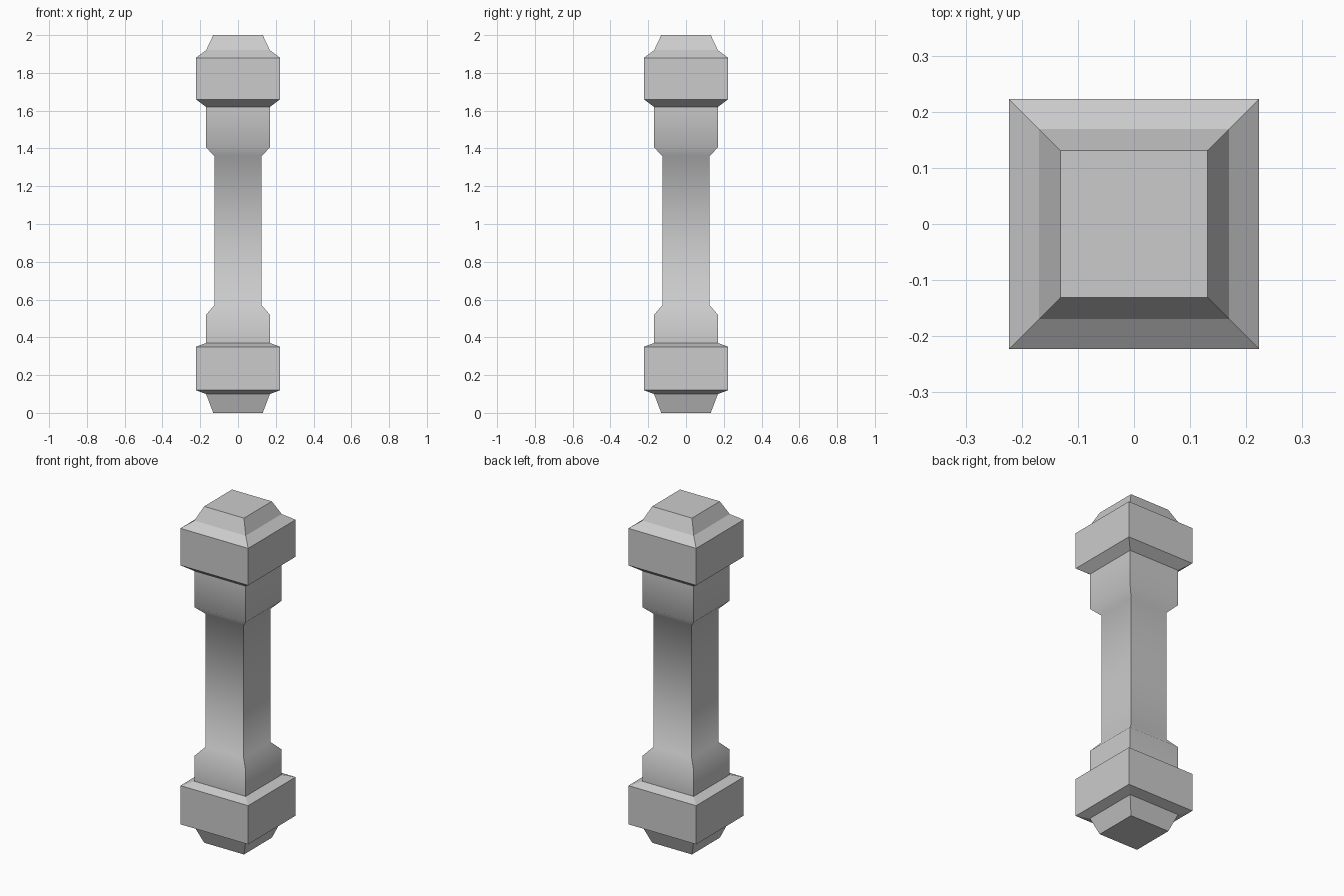
import bpy, bmesh
from math import radians

if "Cube" in bpy.data.objects:
    bpy.data.objects.remove(bpy.data.objects["Cube"])


def square_loft(name, profile, cap_bottom=False, cap_top=False, smooth=False):
    """Stack square rings of (half width, height) and skin them."""
    bm = bmesh.new()
    rings = [[bm.verts.new((sx * h, sy * h, z))
              for sx, sy in ((-1, -1), (1, -1), (1, 1), (-1, 1))]
             for h, z in profile]
    for low, high in zip(rings, rings[1:]):
        for i in range(4):
            j = (i + 1) % 4
            bm.faces.new((low[i], low[j], high[j], high[i]))
    if cap_bottom:
        bm.faces.new(rings[0][::-1])
    if cap_top:
        bm.faces.new(rings[-1])
    mesh = bpy.data.meshes.new(name)
    bm.to_mesh(mesh)
    bm.free()
    obj = bpy.data.objects.new(name, mesh)
    bpy.context.collection.objects.link(obj)
    if smooth:
        bpy.ops.object.select_all(action='DESELECT')
        obj.select_set(True)
        bpy.context.view_layer.objects.active = obj
        bpy.ops.object.shade_smooth_by_angle(angle=radians(48))
    return obj


FOOT, NECK, BAND, WAIST = 0.131, 0.169, 0.223, 0.125

# Base: tapered foot and wide band
square_loft("base_block", [(FOOT, 0), (NECK, 0.10), (BAND, 0.12),
                           (BAND, 0.35), (NECK, 0.37)], cap_bottom=True)

# Shaft: narrow waist between two collars, softly shaded along its length
square_loft("shaft", [(NECK, 0.37), (NECK, 0.52), (WAIST, 0.57),
                      (WAIST, 1.36), (NECK, 1.405), (NECK, 1.62)], smooth=True)

# Cap: wide band with a two-step tapered top
square_loft("cap_block", [(NECK, 1.62), (BAND, 1.66), (BAND, 1.88),
                          (NECK, 1.92), (FOOT, 2.0)], cap_top=True)
